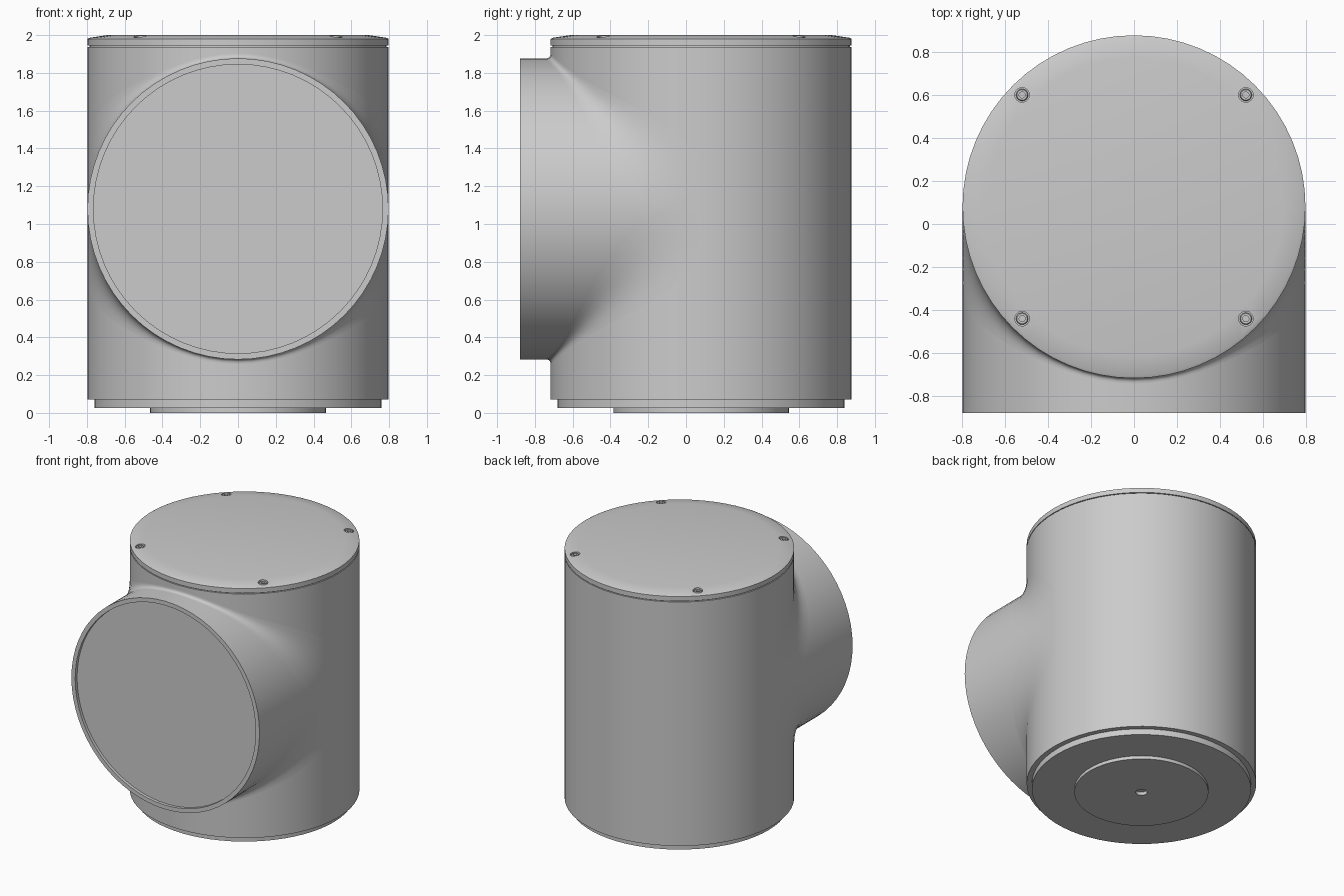
import bpy, bmesh
from math import sin, cos, pi, radians
from mathutils import Matrix, Vector

if "Cube" in bpy.data.objects:
    bpy.data.objects.remove(bpy.data.objects["Cube"])

SEG = 64        # sides of the large cylinders
R = 0.797       # radius of body and branch
YC = 0.08       # body axis
ZB = 1.08       # branch axis height

grey = bpy.data.materials.new("plain grey")
grey.use_nodes = True
grey.diffuse_color = (0.6, 0.6, 0.6, 1)
grey.node_tree.nodes["Principled BSDF"].inputs["Base Color"].default_value = (0.6, 0.6, 0.6, 1)


def finish(name, bm):
    bmesh.ops.remove_doubles(bm, verts=bm.verts, dist=1e-5)
    bmesh.ops.recalc_face_normals(bm, faces=bm.faces)
    mesh = bpy.data.meshes.new(name)
    bm.to_mesh(mesh)
    bm.free()
    mesh.materials.append(grey)
    ob = bpy.data.objects.new(name, mesh)
    bpy.context.collection.objects.link(ob)
    return ob


def smooth(ob):
    bpy.ops.object.select_all(action='DESELECT')
    ob.select_set(True)
    bpy.context.view_layer.objects.active = ob
    bpy.ops.object.shade_smooth_by_angle(angle=radians(25))


def turn(bm, profile, matrix, seg=SEG):
    """Turn a (radius, height) profile about z; the ends are capped."""
    rings = []
    for r, z in profile:
        rings.append([bm.verts.new(matrix @ Vector((r * sin(2 * pi * i / seg), -r * cos(2 * pi * i / seg), z)))
                      for i in range(seg)])
    for a, b in zip(rings, rings[1:]):
        for i in range(seg):
            j = (i + 1) % seg
            bm.faces.new((a[i], a[j], b[j], b[i]))
    bm.faces.new(rings[0])
    bm.faces.new(rings[-1])


def turned(name, profile, matrix, seg=SEG):
    bm = bmesh.new()
    turn(bm, profile, matrix, seg)
    return finish(name, bm)


axis = Matrix.Translation((0, YC, 0))

# Upright body with a stepped foot
smooth(turned("body", [(0.76, 0.025), (0.76, 0.07), (R, 0.07), (R, 1.938)], axis))

# Base disc with a small centre hole
smooth(turned("base_disc", [(0.04, 0.03), (0.04, 0.0), (0.465, 0.0), (0.465, 0.03)], axis))

# Horizontal branch with a shallow recessed end
along_y = Matrix.Translation((0, 0, ZB)) @ Matrix.Rotation(radians(90), 4, 'X')
smooth(turned("branch", [(R, -YC), (R, 0.878), (0.765, 0.878), (0.765, 0.855)], along_y))

# Blend between body and branch, widening towards the sides
STEPS = 8
bm = bmesh.new()
side_edges = {}
for s in (1, -1):
    rows = []
    for i in range(-SEG // 4, SEG // 4 + 1):
        t = 2 * pi * i / SEG
        w = 0.025 + 0.25 * sin(t) ** 4
        x, y, z = R * sin(t), YC - R * cos(t), R * cos(t)
        rows.append([bm.verts.new((x, y - w * u * u, ZB + s * (z + w * (1 - u) ** 2)))
                     for u in (k / STEPS for k in range(STEPS + 1))])
    for a, b in zip(rows, rows[1:]):
        for k in range(STEPS):
            bm.faces.new((a[k], a[k + 1], b[k + 1], b[k]))
    side_edges[s] = (rows[0], rows[-1])
for upper, lower in zip(side_edges[1], side_edges[-1]):
    for k in range(STEPS):
        bm.faces.new((upper[k], upper[k + 1], lower[k + 1], lower[k]))
blend = finish("branch_blend", bm)
# Face the open strip outwards
if blend.data.polygons[0].normal.y > 0:
    blend.data.flip_normals()
smooth(blend)

# Lid with a sloped rim
lid = turned("lid", [(R - 0.01, 1.93), (R - 0.01, 1.944), (R, 1.944), (R, 1.98), (0.785, 1.986), (0.692, 2.0)], axis)

# Screw holes in the lid rim
spots = [Matrix.Translation((x, YC + y, 0)) for x in (-0.52, 0.52) for y in (-0.52, 0.52)]
bm = bmesh.new()
for m in spots:
    turn(bm, [(0.034, 1.965), (0.034, 2.05)], m, 24)
cutter = finish("screw_hole_cutter", bm)
cutter.hide_render = True
cut = lid.modifiers.new("screw holes", 'BOOLEAN')
cut.operation = 'DIFFERENCE'
cut.object = cutter
bpy.context.view_layer.objects.active = lid
bpy.ops.object.modifier_apply(modifier=cut.name)
bpy.data.objects.remove(cutter)
smooth(lid)

# Socket screws
bm = bmesh.new()
for m in spots:
    turn(bm, [(0.028, 1.96), (0.028, 1.985), (0.024, 1.99), (0.014, 1.99), (0.014, 1.975)], m, 24)
smooth(finish("screws", bm))
